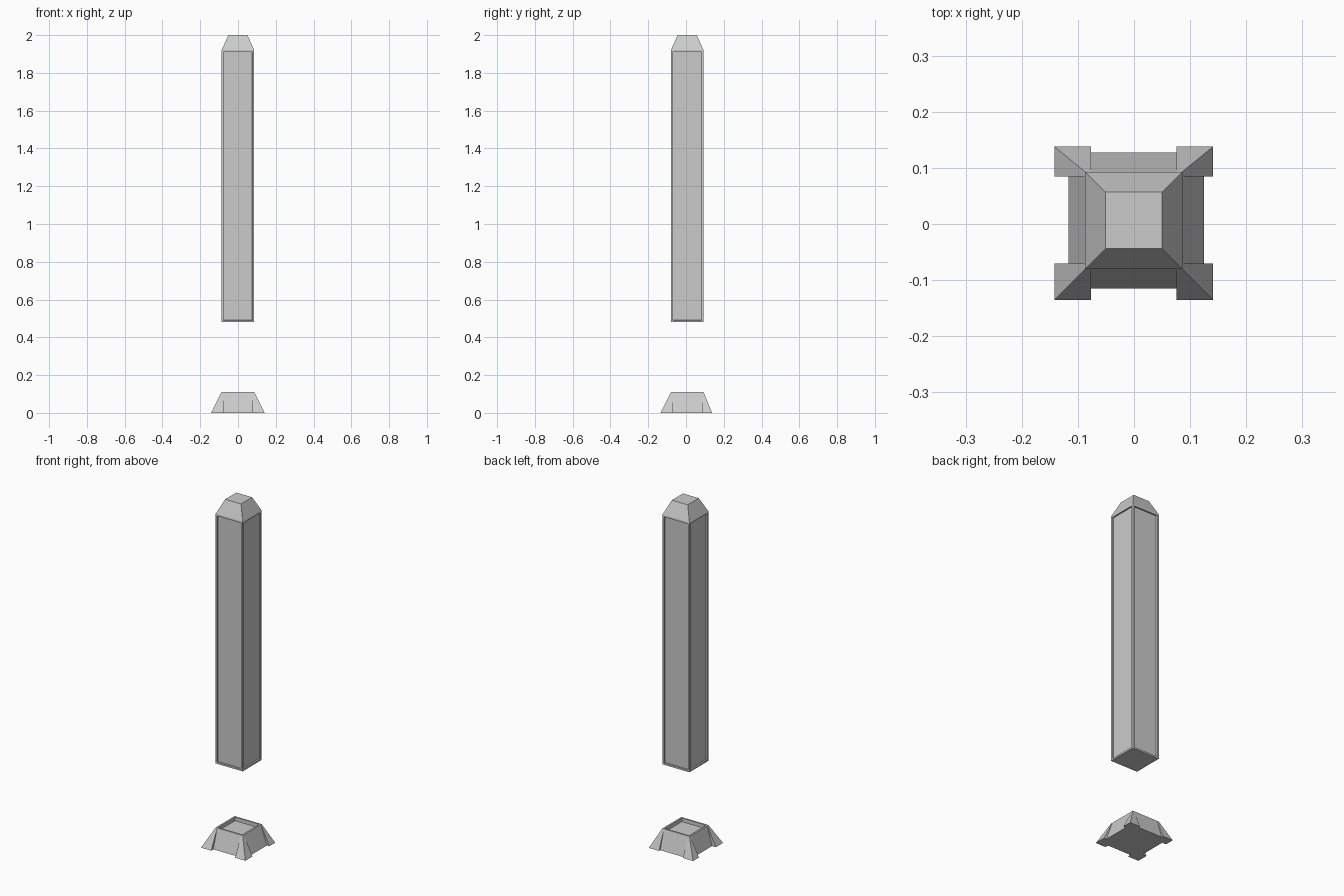
import bpy, bmesh

if "Cube" in bpy.data.objects:
    bpy.data.objects.remove(bpy.data.objects["Cube"])


def finish(bm, name):
    bmesh.ops.recalc_face_normals(bm, faces=bm.faces[:])
    mesh = bpy.data.meshes.new(name)
    bm.to_mesh(mesh)
    bm.free()
    obj = bpy.data.objects.new(name, mesh)
    bpy.context.collection.objects.link(obj)
    return obj


def stacked(levels):
    """Closed square column through rectangles (x0, x1, y0, y1, z)."""
    bm = bmesh.new()
    rings = [[bm.verts.new(p) for p in ((a, c, z), (b, c, z), (b, d, z), (a, d, z))]
             for a, b, c, d, z in levels]
    bm.faces.new(rings[0][::-1])
    bm.faces.new(rings[-1])
    for lo, hi in zip(rings, rings[1:]):
        for i in range(4):
            j = (i + 1) % 4
            bm.faces.new((lo[i], lo[j], hi[j], hi[i]))
    bmesh.ops.recalc_face_normals(bm, faces=bm.faces[:])
    return bm


X0, X1, Y0, Y1 = -0.087, 0.086, -0.08, 0.093   # shaft footprint
H = 0.11                                       # base height

# Floating shaft with tapered cap and sunken side panels
bm = stacked([(X0, X1, Y0, Y1, 0.48), (X0, X1, Y0, Y1, 1.92),
              (-0.051, 0.05, -0.044, 0.057, 2.0)])
sides = [f for f in bm.faces if abs(f.normal.z) < 0.01]
bmesh.ops.inset_individual(bm, faces=sides, thickness=0.014)
bmesh.ops.inset_individual(bm, faces=sides, thickness=0.001, depth=-0.008)
finish(bm, "post_shaft")

# Sloped base block with a sunken socket on top
bm = stacked([(-0.117, 0.125, -0.115, 0.127, 0), (X0, X1, Y0, Y1, H)])
top = [f for f in bm.faces if f.normal.z > 0.9]
bmesh.ops.inset_individual(bm, faces=top, thickness=0.014)
bmesh.ops.inset_individual(bm, faces=top, thickness=0.001, depth=-0.02)
finish(bm, "base_block")

# Flared corner feet leaning on the base block
for sx, xo, xi, xt in ((-1, -0.142, -0.077, X0), (1, 0.141, 0.076, X1)):
    for sy, yo, yi, yt in ((-1, -0.135, -0.07, Y0), (1, 0.138, 0.085, Y1)):
        bm = bmesh.new()
        tx, ty = xi, yi
        bottom = [(xo, yo, 0), (xi, yo, 0), (xi, yi, 0), (xo, yi, 0)]
        upper = [(xt, yt, H), (tx, yt, H), (xt, ty, H)]
        for p in bottom + upper:
            bm.verts.new(p)
        bmesh.ops.convex_hull(bm, input=bm.verts[:])
        # Keep the foot clear of the socket opening
        bmesh.ops.dissolve_limit(bm, angle_limit=0.01, verts=bm.verts[:], edges=bm.edges[:])
        side = ("left" if sx < 0 else "right") + ("_front" if sy < 0 else "_back")
        finish(bm, "corner_foot_" + side)
